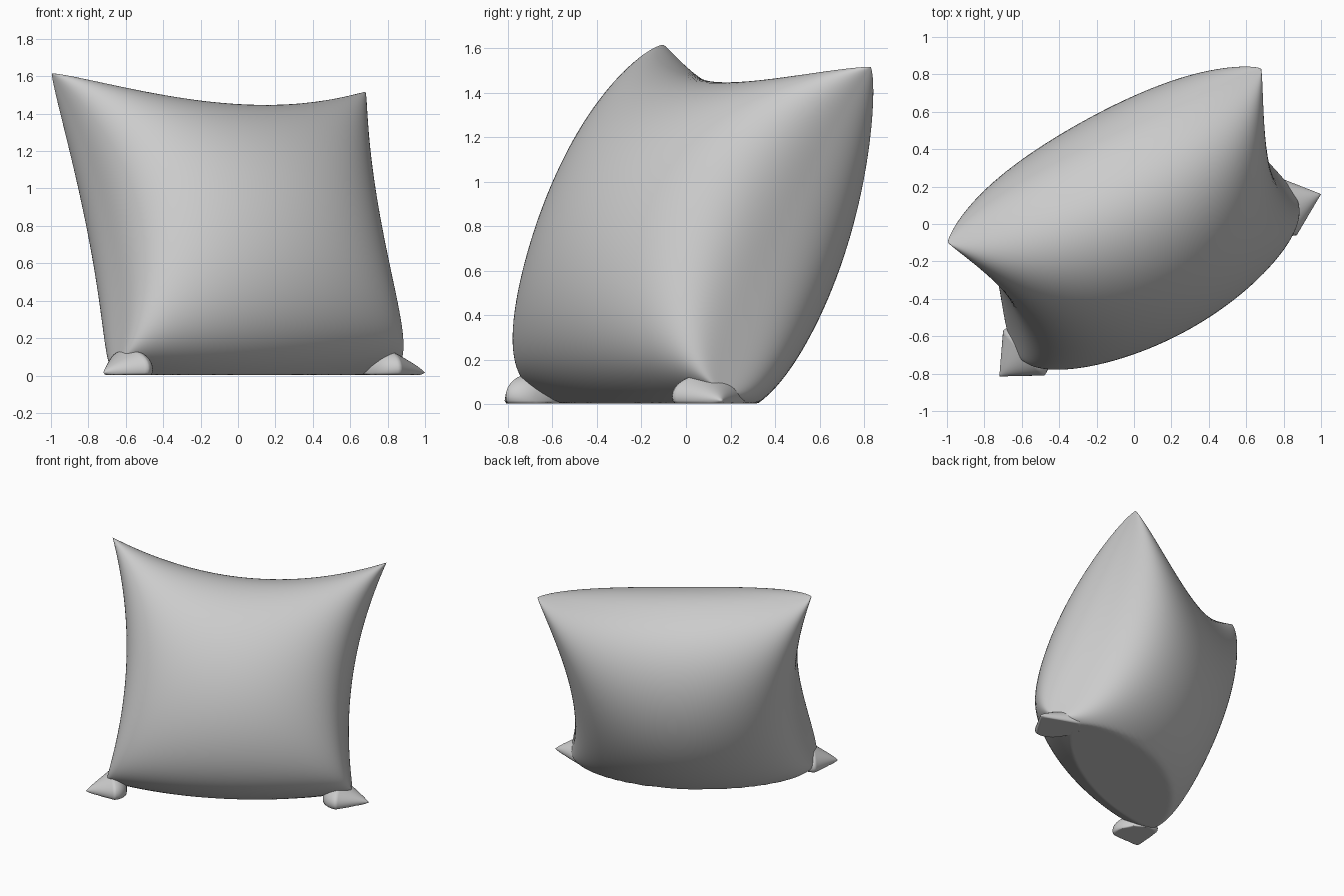
import bpy, bmesh, math
from mathutils import Vector as V

if "Cube" in bpy.data.objects:
    bpy.data.objects.remove(bpy.data.objects["Cube"])

# Frame of the leaning cushion: width, height and front-normal directions
U = V((0.87, 0.49, 0))
W = V((-0.223, 0.396, 0.89))
N = V((0.436, -0.774, 0.455))
A, B = V((-0.995, -0.10, 1.615)), V((0.68, 0.83, 1.515))    # top corners
C, D = V((-0.64, -0.68, 0.06)), V((0.86, 0.16, 0.06))       # bottom corners


def make(name, bm):
    bmesh.ops.remove_doubles(bm, verts=bm.verts, dist=0.0001)
    bmesh.ops.recalc_face_normals(bm, faces=bm.faces)
    for f in bm.faces:
        f.smooth = True
    me = bpy.data.meshes.new(name)
    bm.to_mesh(me)
    bm.free()
    ob = bpy.data.objects.new(name, me)
    bpy.context.collection.objects.link(ob)
    return ob


def skin(bm, rows):
    g = [[bm.verts.new(p) for p in r] for r in rows]
    for r0, r1 in zip(g, g[1:]):
        for k in range(len(r0) - 1):
            bm.faces.new((r0[k], r0[k + 1], r1[k + 1], r1[k]))


def point(s, t, side):
    a, b = (s + 1) / 2, (t + 1) / 2
    p = A.lerp(B, a) * b + C.lerp(D, a) * (1 - b)
    p -= U * s * 0.125 * (1 - t * t)                       # pinched sides
    p -= W * (1 - s * s) * (0.195 * b + 0.09 * (1 - b))    # sagging top, low base
    es, et = max(0, 1 - s * s), max(0, 1 - t * t)
    low = (1 - b) ** 1.5                                   # blunter towards the base
    p += N * side * 0.59 * es ** (0.40 - 0.19 * low) * et ** (0.45 - 0.08 * low)
    p.z = max(p.z, 0.004)                                  # rests on the floor
    return p


# Cushion body: two inflated panels joined along the seam
n = 80
h = math.pi / 2
q = [math.sin(h * math.sin(h * (2 * i / n - 1))) for i in range(n + 1)]
bm = bmesh.new()
for side in (1, -1):
    skin(bm, [[point(s, t, side) for s in q] for t in q])
make("cushion_body", bm)


# Folded corner ears lying on the floor, rounded off inside the body
def ear(name, r0, r1, tip, height):
    r0, r1, tip = V(r0), V(r1), V(tip)
    mid = (r0 + r1) / 2
    back = mid + (mid - tip) * 0.6
    rows = []
    for i in range(25):
        f = i / 24
        x = f * 1.6 - 0.6                                  # 0 at the root, 1 at the tip
        w = 1 - x if x > 0 else math.sqrt(max(0, 1 - (x / 0.6) ** 2))
        row = []
        for k in range(33):
            a = 2 * math.pi * k / 32
            p = back.lerp(tip, f) + (r1 - r0) / 2 * w * math.cos(a)
            p.z = max(0.004, 0.016 + (height * w + 0.012 * (1 - f ** 8)) * (0.2 + math.sin(a)))
            row.append(p)
        rows.append(row)
    b = bmesh.new()
    skin(b, rows)
    make(name, b)


ear("left_corner_ear", (-0.48, -0.81, 0), (-0.70, -0.57, 0), (-0.72, -0.815, 0), 0.09)
ear("right_corner_ear", (0.87, -0.06, 0), (0.72, 0.27, 0), (1.0, 0.16, 0), 0.09)
